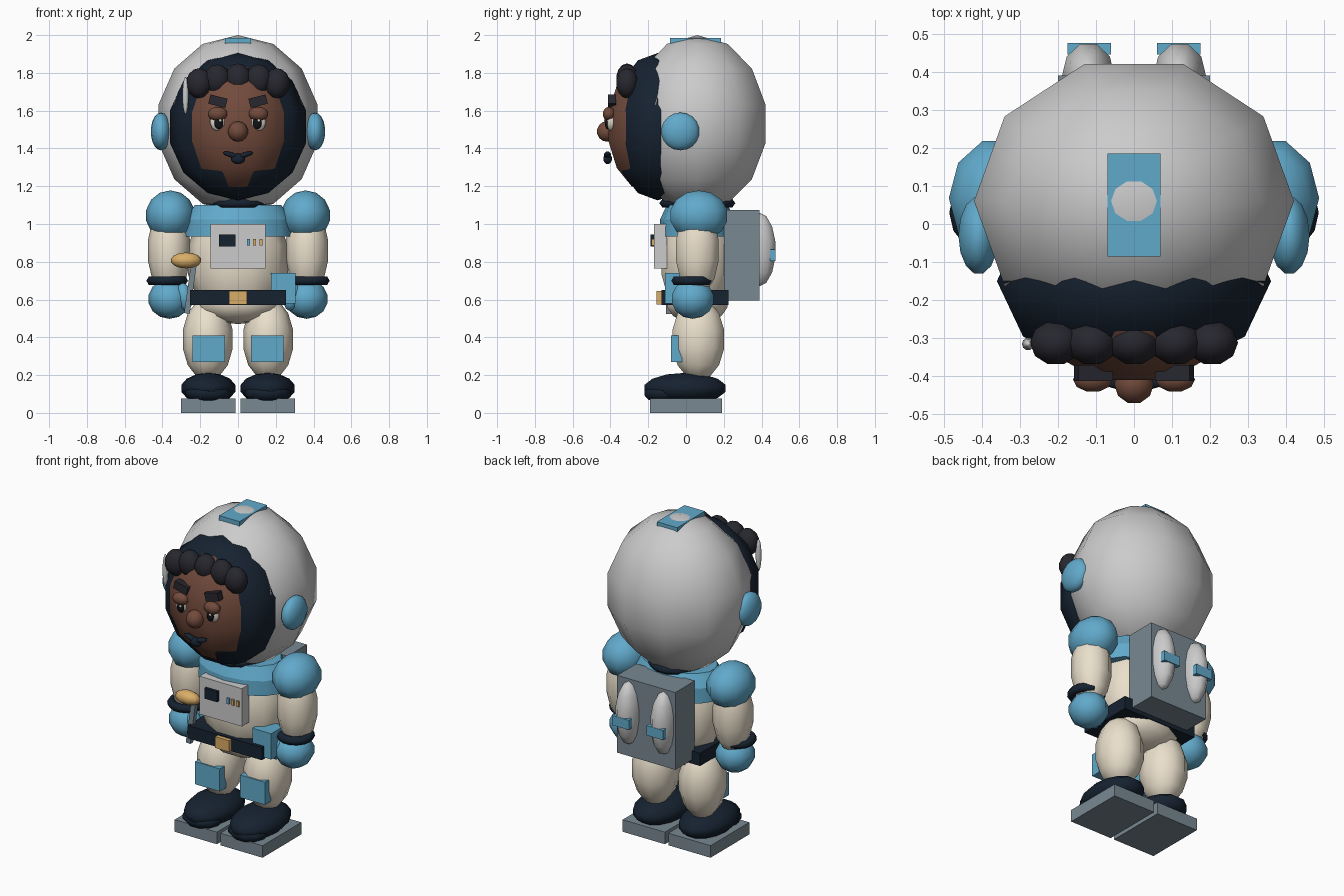
import bpy, math
from mathutils import Matrix

COL = {
    "white": (0.80, 0.81, 0.83), "blue": (0.12, 0.40, 0.60), "navy": (0.008, 0.016, 0.03),
    "cream": (0.82, 0.74, 0.60), "skin": (0.17, 0.07, 0.045), "hair": (0.02, 0.02, 0.028),
    "gold": (0.70, 0.42, 0.14), "grey": (0.19, 0.25, 0.29), "black": (0.006, 0.006, 0.01),
    "eye": (0.80, 0.75, 0.65),
}
MATS = {}
for key, c in COL.items():
    m = bpy.data.materials.new(key)
    m.diffuse_color = (*c, 1)
    MATS[key] = m


def finish(name, col, angle=None):
    ob = bpy.context.object
    ob.name = name
    ob.data.materials.append(MATS[col])
    if angle:
        bpy.ops.object.transform_apply(location=False, rotation=False, scale=True)
        bpy.ops.object.shade_smooth_by_angle(angle=math.radians(angle))
    return ob


def ball(name, col, loc, rad, rot=(0, 0, 0), seg=10, rings=7):
    """Low-poly ellipsoid with corners on the x axis, rad = true half extents."""
    bpy.ops.mesh.primitive_uv_sphere_add(segments=seg, ring_count=rings, radius=1, location=loc, rotation=rot)
    ob = bpy.context.object
    ob.data.transform(Matrix.Rotation(math.pi / 2, 4, 'Z'))
    size = [2 * max(v.co[i] for v in ob.data.vertices) for i in range(3)]
    ob.scale = [2 * r / s for r, s in zip(rad, size)]
    return finish(name, col, 80)


def box(name, col, lo, hi, rot=(0, 0, 0)):
    loc = [(a + b) / 2 for a, b in zip(lo, hi)]
    bpy.ops.mesh.primitive_cube_add(size=1, location=loc, rotation=rot)
    bpy.context.object.scale = [b - a for a, b in zip(lo, hi)]
    return finish(name, col)


def drum(name, col, loc, r1, r2, depth, sy=1.0, seg=14):
    bpy.ops.mesh.primitive_cone_add(vertices=seg, radius1=r1, radius2=r2, depth=depth, location=loc)
    bpy.context.object.scale = (1, sy, 1)
    return finish(name, col, 40)


def ring(name, col, loc, big, small, scale=(1, 1, 1)):
    bpy.ops.mesh.primitive_torus_add(location=loc, major_radius=big, minor_radius=small,
                                     major_segments=14, minor_segments=6)
    bpy.context.object.scale = scale
    return finish(name, col, 80)


# Helmet, lining and face
ball("helmet", "white", (0, 0.06, 1.53), (0.42, 0.36, 0.47))
ball("helmet_lining", "navy", (0, -0.15, 1.515), (0.36, 0.235, 0.39))
ball("face", "skin", (0, -0.19, 1.515), (0.298, 0.22, 0.35))
box("helmet_crest", "blue", (-0.07, -0.085, 1.955), (0.07, 0.185, 1.985))
ball("side_mic", "white", (-0.278, -0.315, 1.68), (0.016, 0.016, 0.10))
ring("neck_ring", "navy", (0, 0.06, 1.11), 0.14, 0.025, (1, 1.25, 1))

# Hair curls
for x, z in ((-0.205, 1.745), (-0.11, 1.765), (0, 1.77), (0.11, 1.765), (0.205, 1.745)):
    ball("hair_curl", "hair", (x, -0.312, z), (0.068, 0.056, 0.08))

# Nose and mouth
ball("nose", "skin", (0, -0.42, 1.49), (0.052, 0.05, 0.054))
ball("lower_lip", "navy", (0, -0.415, 1.345), (0.038, 0.023, 0.028))
for s in (-1, 1):
    ball("upper_lip", "navy", (s * 0.034, -0.415, 1.365), (0.046, 0.018, 0.014), (0, -s * 0.3, 0))

# Torso, collar yoke, pelvis
ball("torso", "cream", (0, 0.06, 0.81), (0.265, 0.19, 0.34))
ball("pelvis", "cream", (0, 0.06, 0.585), (0.225, 0.16, 0.115))
drum("yoke", "blue", (0, 0.06, 0.98), 0.29, 0.285, 0.09, 0.69)
drum("yoke_top", "blue", (0, 0.06, 1.0625), 0.285, 0.235, 0.075, 0.69)
box("belt", "navy", (-0.255, -0.13, 0.57), (0.255, 0.225, 0.65))
box("buckle", "gold", (-0.048, -0.155, 0.575), (0.048, -0.12, 0.645))
box("hip_pouch", "blue", (0.175, -0.11, 0.58), (0.305, 0.02, 0.74))

# Chest control panel
box("chest_panel", "white", (-0.145, -0.17, 0.765), (0.145, -0.10, 1.0))
box("panel_screen", "navy", (-0.10, -0.187, 0.88), (-0.013, -0.16, 0.945))
for x, c in ((0.056, "blue"), (0.088, "gold"), (0.122, "gold")):
    box("panel_light", c, (x - 0.008, -0.182, 0.885), (x + 0.008, -0.16, 0.92))

# Hand tool at the hip
ball("tool_head", "gold", (-0.275, -0.10, 0.807), (0.08, 0.042, 0.042))
box("tool_handle", "grey", (-0.267, -0.105, 0.525), (-0.237, -0.075, 0.79), (0, 0.14, 0))

# Backpack
box("backpack", "grey", (-0.20, 0.20, 0.595), (0.20, 0.39, 1.075))

# Mirrored parts
for s in (-1, 1):
    def pair(x0, x1):
        return sorted((s * x0, s * x1))

    ball("ear_cap", "blue", (s * 0.408, -0.03, 1.49), (0.053, 0.10, 0.10), (0, 0, 0), 14, 9)
    # Eyes
    ball("eye", "eye", (s * 0.105, -0.397, 1.54), (0.042, 0.022, 0.048))
    ball("pupil", "black", (s * 0.102, -0.416, 1.535), (0.023, 0.013, 0.034))
    ball("eye_glint", "eye", (s * 0.102 + 0.008, -0.43, 1.548), (0.007, 0.004, 0.008))
    ball("eyelid", "skin", (s * 0.108, -0.408, 1.583), (0.052, 0.032, 0.037))
    x0, x1 = pair(0.06, 0.153)
    box("eyebrow", "hair", (x0, -0.412, 1.625), (x1, -0.37, 1.675), (0, -s * 0.25, 0))
    # Arms
    ball("shoulder", "blue", (s * 0.358, 0.068, 1.045), (0.128, 0.15, 0.133))
    ball("arm", "cream", (s * 0.365, 0.06, 0.86), (0.112, 0.113, 0.24))
    ring("wrist_ring", "navy", (s * 0.375, 0.03, 0.70), 0.085, 0.025)
    ball("glove", "blue", (s * 0.363, 0.035, 0.603), (0.11, 0.11, 0.105))
    ball("thumb", "blue", (s * 0.285, -0.02, 0.615), (0.042, 0.042, 0.075), (0, s * 0.2, 0))
    # Legs and boots
    ball("leg", "cream", (s * 0.16, 0.065, 0.39), (0.132, 0.137, 0.22))
    x0, x1 = pair(0.07, 0.24)
    box("knee_pad", "blue", (x0, -0.08, 0.27), (x1, -0.02, 0.41))
    ball("boot", "navy", (s * 0.157, -0.005, 0.13), (0.143, 0.215, 0.082), (0, 0, 0), 14, 7)
    ball("boot_toe", "navy", (s * 0.157, -0.12, 0.105), (0.12, 0.10, 0.055))
    x0, x1 = pair(0.012, 0.302)
    box("sole", "grey", (x0, -0.19, 0), (x1, 0.19, 0.075))
    # Air tanks
    ball("air_tank", "white", (s * 0.12, 0.385, 0.865), (0.07, 0.088, 0.197))
    x0, x1 = pair(0.06, 0.175)
    box("tank_clip", "blue", (x0, 0.445, 0.805), (x1, 0.475, 0.865))
